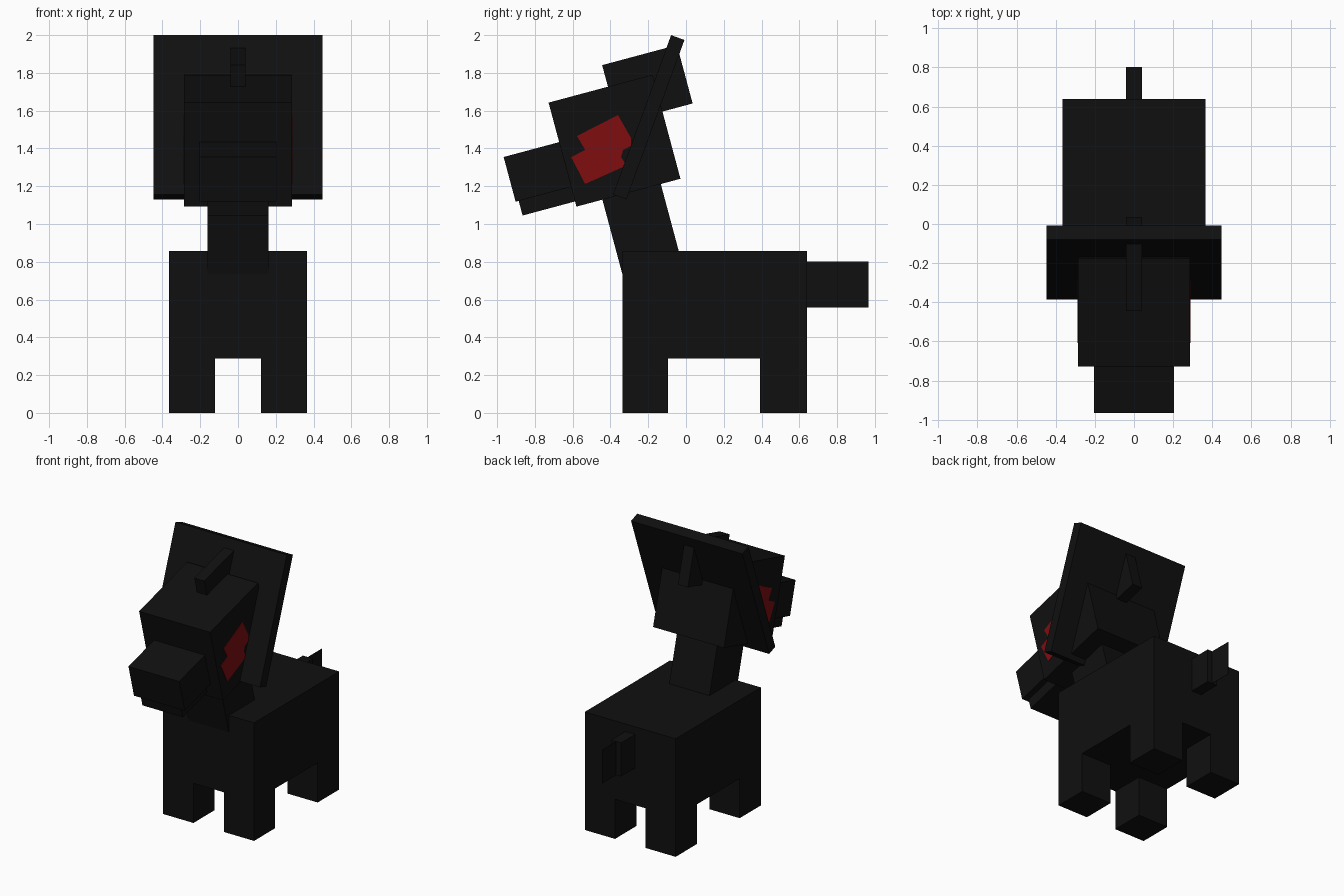
import bpy, bmesh, math
from mathutils import Vector

cube = bpy.data.objects.get("Cube")
if cube:
    bpy.data.objects.remove(cube, do_unlink=True)


def material(name, rgb):
    m = bpy.data.materials.new(name)
    m.use_nodes = True
    m.diffuse_color = (*rgb, 1)
    bsdf = m.node_tree.nodes["Principled BSDF"]
    bsdf.inputs["Base Color"].default_value = (*rgb, 1)
    return m


BLACK = material("black", (0.005, 0.005, 0.005))
RED = material("dark_red", (0.21, 0.004, 0.005))


def prism(name, outline, x0, x1, mat):
    """Extrude a (y, z) outline across x from x0 to x1."""
    bm = bmesh.new()
    face = bm.faces.new([bm.verts.new((x0, y, z)) for y, z in outline])
    if x1 != x0:
        new = bmesh.ops.extrude_face_region(bm, geom=[face])["geom"]
        verts = [g for g in new if isinstance(g, bmesh.types.BMVert)]
        bmesh.ops.translate(bm, vec=(x1 - x0, 0, 0), verts=verts)
        bmesh.ops.recalc_face_normals(bm, faces=bm.faces[:])
    me = bpy.data.meshes.new(name)
    bm.to_mesh(me)
    bm.free()
    me.materials.append(mat)
    ob = bpy.data.objects.new(name, me)
    bpy.context.collection.objects.link(ob)
    return ob


def box(name, corner, length, height, x0, x1, tilt=0):
    """Box from its lower front corner (y, z), tilted about x in degrees."""
    a = math.radians(tilt)
    u = Vector((math.cos(a), math.sin(a))) * length
    v = Vector((-math.sin(a), math.cos(a))) * height
    c = Vector(corner)
    return prism(name, [c, c + u, c + u + v, c + v], x0, x1, BLACK)


# Body and legs
box("body", (-0.337, 0.288), 0.977, 0.569, -0.365, 0.365)
for side, x0, x1 in (("left", 0.122, 0.365), ("right", -0.365, -0.122)):
    box(f"front_leg_{side}", (-0.337, 0), 0.242, 0.288, x0, x1)
    box(f"back_leg_{side}", (0.393, 0), 0.247, 0.288, x0, x1)

# Tail: thick root and a flat tip
box("tail_root", (0.64, 0.558), 0.162, 0.244, -0.04, 0.04)
box("tail_tip", (0.80, 0.558), 0.165, 0.244, -0.001, 0.001)

# Neck and head, leaning forward
box("neck", (-0.333, 0.72), 0.32, 0.55, -0.162, 0.162, 15)
box("head", (-0.58, 1.092), 0.57, 0.57, -0.285, 0.285, 15)
box("muzzle", (-0.902, 1.118), 0.33, 0.245, -0.204, 0.204, 15)
box("lower_jaw", (-0.865, 1.045), 0.32, 0.085, -0.162, 0.162, 15)
box("crest", (-0.361, 1.532), 0.41, 0.32, -0.04, 0.04, 15)

# Broad square frill through the back of the head
box("frill", (-0.386, 1.156), 0.075, 0.898, -0.447, 0.447, -20)

# Jagged eye plates on both sides of the head
eye = [(-0.36, 1.577), (-0.291, 1.455), (-0.291, 1.413), (-0.333, 1.392),
       (-0.344, 1.354), (-0.323, 1.323), (-0.333, 1.302), (-0.534, 1.212),
       (-0.608, 1.354), (-0.534, 1.392), (-0.577, 1.466)]
for side, s in (("left", 1), ("right", -1)):
    prism(f"eye_{side}", eye, s * 0.284, s * 0.288, RED)
